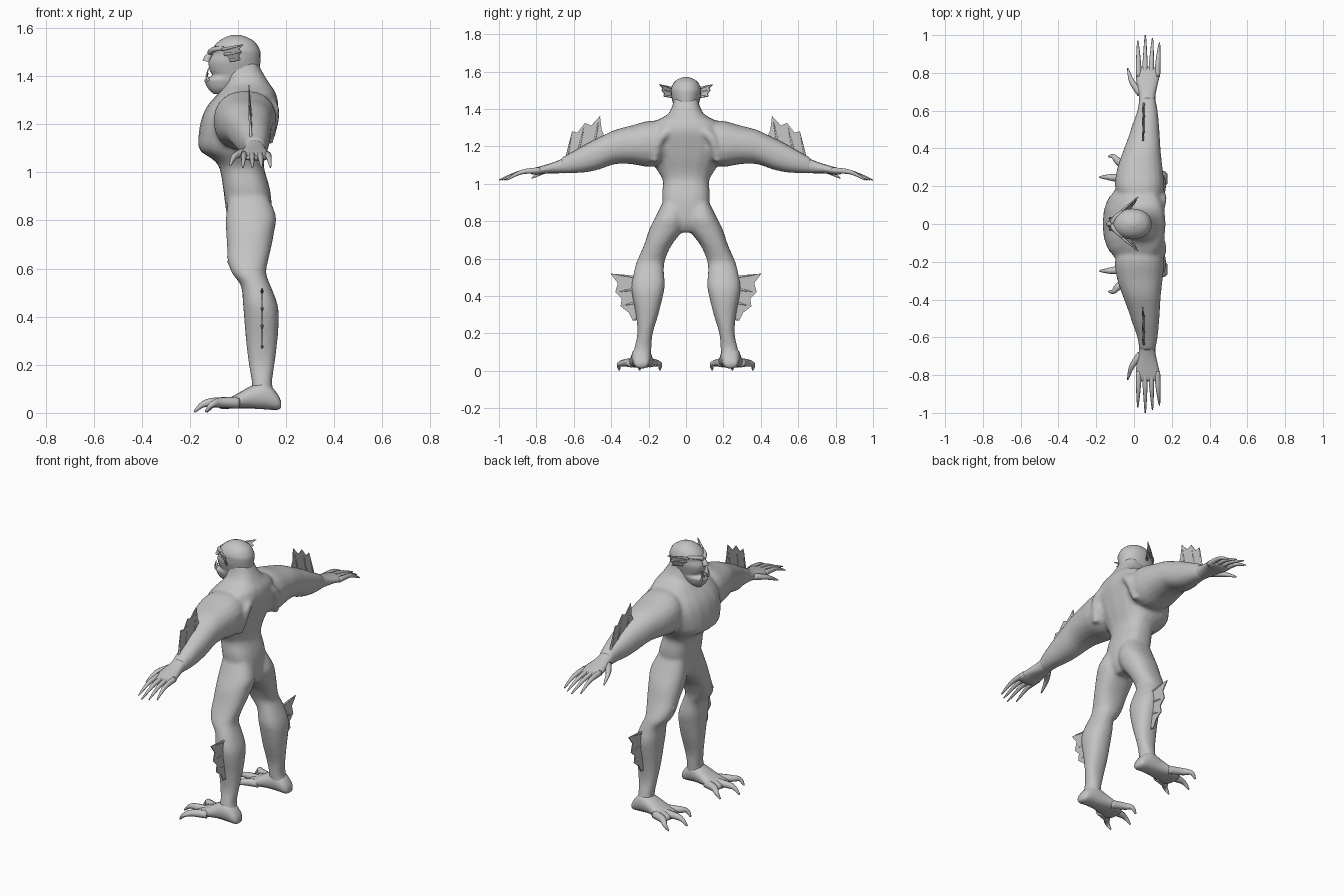
import bpy, bmesh, math
from mathutils import Vector

old = bpy.data.objects.get("Cube")
if old:
    bpy.data.objects.remove(old, do_unlink=True)

skin = bpy.data.materials.new("grey_skin")
skin.use_nodes = True
GREY = (0.55, 0.55, 0.55, 1)
skin.diffuse_color = GREY
skin.node_tree.nodes["Principled BSDF"].inputs["Base Color"].default_value = GREY


def finish(bm, name, smooth=True):
    """Turn a bmesh into a linked object with the skin material."""
    bmesh.ops.recalc_face_normals(bm, faces=bm.faces)
    for f in bm.faces:
        f.smooth = smooth
    mesh = bpy.data.meshes.new(name)
    bm.to_mesh(mesh)
    bm.free()
    mesh.materials.append(skin)
    ob = bpy.data.objects.new(name, mesh)
    bpy.context.collection.objects.link(ob)
    return ob


def spline(rows, steps):
    """Catmull-Rom interpolation through rows of numbers."""
    out = []
    for i in range(len(rows) - 1):
        a, b, c, d = (rows[max(0, min(len(rows) - 1, i + k))] for k in (-1, 0, 1, 2))
        for s in range(steps):
            t = s / steps
            out.append([q + t * (r - p) / 2 + t * t * (p - 2.5 * q + 2 * r - d_ / 2)
                        + t ** 3 * (1.5 * (q - r) + (d_ - p) / 2)
                        for p, q, r, d_ in zip(a, b, c, d)])
    return out + [list(rows[-1])]


def skin_rings(bm, rings):
    """Bridge rings of points and cap both ends."""
    vs = [[bm.verts.new(p) for p in ring] for ring in rings]
    n = len(vs[0])
    for a, b in zip(vs, vs[1:]):
        for i in range(n):
            bm.faces.new((a[i], a[(i + 1) % n], b[(i + 1) % n], b[i]))
    bm.faces.new(vs[0])
    bm.faces.new(vs[-1])


def loft(bm, axis, rows, side=1, sides=20, power=2.3, steps=3):
    """Rows: position on the axis, then low and high bounds on the other two."""
    rings = []
    for t, u0, u1, v0, v1 in spline(rows, steps):
        ring = []
        for k in range(sides):
            ang = math.tau * k / sides
            c, s = math.cos(ang), math.sin(ang)
            u = (u0 + u1) / 2 + (u1 - u0) / 2 * math.copysign(abs(c) ** (2 / power), c)
            v = (v0 + v1) / 2 + (v1 - v0) / 2 * math.copysign(abs(s) ** (2 / power), s)
            p = [u, v]
            p.insert(axis, t)
            p[1] *= side
            ring.append(p)
        rings.append(ring)
    skin_rings(bm, rings)


def tube(bm, points, r0, r1, side=1, sides=8):
    """Tapered round limb along a smooth path."""
    path = [Vector((p[0], p[1] * side, p[2])) for p in spline(points, 4)]
    rings = []
    for i, p in enumerate(path):
        way = path[min(i + 1, len(path) - 1)] - path[max(i - 1, 0)]
        q = way.to_track_quat('Z', 'Y')
        r = r0 + (r1 - r0) * (i / (len(path) - 1)) ** 1.5
        rings.append([p + q @ Vector((r * math.cos(math.tau * k / sides),
                                      r * math.sin(math.tau * k / sides), 0))
                      for k in range(sides)])
    skin_rings(bm, rings)


def symmetric(rows):
    return [(z, x0, x1, -h, h) for z, x0, x1, h in rows]


TORSO = symmetric([
    (.74, .02, .11, .04), (.80, -.04, .14, .10), (.92, -.06, .135, .128),
    (1.01, -.075, .11, .123), (1.05, -.10, .11, .14), (1.09, -.158, .12, .165),
    (1.14, -.165, .135, .19), (1.22, -.153, .155, .21), (1.28, -.125, .167, .20),
    (1.33, -.08, .157, .17), (1.37, -.05, .13, .10), (1.42, -.05, .10, .072),
    (1.46, -.04, .08, .065)])
LEG = [
    (.90, -.04, .125, .02, .125), (.82, -.05, .158, .006, .165),
    (.76, -.05, .152, .012, .195), (.68, -.045, .137, .072, .222),
    (.63, -.042, .125, .098, .243), (.58, -.025, .117, .115, .265),
    (.53, .012, .135, .118, .278), (.46, .02, .162, .113, .292),
    (.40, .025, .17, .123, .287), (.30, .033, .164, .148, .268),
    (.20, .045, .152, .178, .26), (.12, .058, .142, .185, .277),
    (.06, .05, .16, .19, .285)]
ARM = [
    (.10, -.06, .14, 1.12, 1.33), (.19, -.10, .16, 1.09, 1.338),
    (.29, -.09, .152, 1.105, 1.312), (.38, -.06, .142, 1.105, 1.288),
    (.46, -.03, .137, 1.078, 1.25), (.53, -.007, .132, 1.062, 1.215),
    (.60, .018, .125, 1.057, 1.175), (.67, .028, .112, 1.055, 1.137)]
HAND = [
    (.64, .028, .112, 1.058, 1.145), (.69, .024, .115, 1.056, 1.122),
    (.75, .013, .128, 1.055, 1.102), (.80, .01, .138, 1.048, 1.088),
    (.83, .02, .13, 1.052, 1.078)]
FOOT = [
    (.178, .215, .265, .02, .05), (.16, .197, .28, .012, .085),
    (.11, .187, .29, .015, .13), (.05, .18, .295, .018, .11),
    (-.02, .17, .31, .018, .07), (-.06, .175, .315, .016, .055),
    (-.08, .20, .29, .02, .045)]
HEAD = symmetric([
    (1.325, -.10, -.03, .02), (1.345, -.122, .02, .042), (1.375, -.138, .06, .055),
    (1.388, -.136, .075, .058), (1.402, -.108, .085, .062), (1.425, -.118, .09, .068),
    (1.46, -.122, .093, .077), (1.49, -.108, .094, .08), (1.51, -.108, .09, .08),
    (1.54, -.085, .072, .066), (1.56, -.055, .04, .042), (1.571, -.025, .01, .012)])

# Torso, arms and legs fused into one skin
bm = bmesh.new()
loft(bm, 2, TORSO, power=2.5)
for side in (1, -1):
    loft(bm, 1, ARM, side)
    loft(bm, 2, LEG, side)
    tube(bm, [(.12, .06, 1.3), (.145, .14, 1.24), (.125, .17, 1.12)], .035, .02, side)
body = finish(bm, "body")
fuse = body.modifiers.new("fuse", 'REMESH')
fuse.mode = 'VOXEL'
fuse.voxel_size = .011
fuse.use_smooth_shade = True
relax = body.modifiers.new("relax", 'SMOOTH')
relax.factor = .5
relax.iterations = 4

# Head with nose and brow
bm = bmesh.new()
loft(bm, 2, HEAD, sides=24, power=2.1)
tube(bm, [(-.09, 0, 1.505), (-.122, 0, 1.48), (-.13, 0, 1.46)], .012, .018)
for side in (1, -1):
    tube(bm, [(-.115, .005, 1.498), (-.10, .035, 1.51), (-.06, .068, 1.515)], .013, .008, side)
finish(bm, "head")

# Lower teeth
bm = bmesh.new()
for side in (1, -1):
    for y, top in ((.012, 1.412), (.03, 1.435)):
        tube(bm, [(-.122, y, 1.38), (-.13, y, 1.4), (-.122, y, top)], .007, .001, side, 6)
finish(bm, "teeth")


def fin(name, bases, tips, side):
    """Scalloped membrane with a rib along each spine."""
    flip = lambda p: Vector((p[0], p[1] * side, p[2]))
    b, t = [flip(p) for p in bases], [flip(p) for p in tips]
    bm = bmesh.new()
    for i in range(len(b) - 1):
        root = (b[i] + b[i + 1]) / 2
        scallop = ((t[i] + t[i + 1]) / 2).lerp(root, .18)
        bm.faces.new([bm.verts.new(p) for p in (b[i], t[i], scallop, t[i + 1], b[i + 1])])
    bmesh.ops.remove_doubles(bm, verts=bm.verts, dist=.0005)
    web = finish(bm, name + "_web", False)
    thick = web.modifiers.new("thickness", 'SOLIDIFY')
    thick.thickness = .005
    thick.offset = 0
    bm = bmesh.new()
    for p, q in zip(b, t):
        tube(bm, [p, p.lerp(q, .5), q], .007, .002, 1, 6)
    finish(bm, name + "_ribs")


def at_x(x, pairs):
    return [(x, y, z) for y, z in pairs]


FINS = {
    "arm_fin": (at_x(.055, [(.64, 1.13), (.58, 1.15), (.50, 1.18), (.43, 1.21)]),
                at_x(.045, [(.607, 1.28), (.54, 1.325), (.46, 1.362), (.435, 1.25)])),
    "calf_fin": (at_x(.10, [(.25, .50), (.25, .44), (.25, .37), (.25, .28)]),
                 at_x(.10, [(.402, .518), (.378, .42), (.35, .345), (.285, .27)])),
    "ear_fin": ([(-.065, .07, 1.51), (-.055, .072, 1.49), (-.03, .073, 1.465)],
                [(.022, .143, 1.53), (.015, .13, 1.50), (.01, .12, 1.468)]),
}
TIPS = [(.02, .97), (.06, 1.0), (.098, .985), (.135, .96)]
TOES = [(-.13, .14), (-.182, .248), (-.135, .357)]

for side, label in ((1, "left"), (-1, "right")):
    # Hand with webbed, clawed fingers
    bm = bmesh.new()
    loft(bm, 1, HAND, side, sides=16)
    for i, (x, y) in enumerate(TIPS):
        root = .026 + .032 * i
        tube(bm, [(root, .78, 1.072), ((root + x) / 2, .88, 1.062), (x, y, 1.02)],
             .0165, .003, side)
    tube(bm, [(.035, .69, 1.085), (-.012, .755, 1.068), (-.033, .825, 1.03)], .02, .003, side)
    finish(bm, label + "_hand")

    # Foot with three long clawed toes
    bm = bmesh.new()
    loft(bm, 0, FOOT, side, sides=16)
    for i, (x, y) in enumerate(TOES):
        root = .195 + .048 * i
        tube(bm, [(.0, root, .042), (x * .55, (root + y) / 2, .043),
                  (x * .8, y, .035), (x, y, .004)], .024, .004, side)
    finish(bm, label + "_foot")

    # Knee cap
    bm = bmesh.new()
    tube(bm, [(-.01, .165, .68), (-.022, .175, .63), (.005, .185, .57)], .028, .012, side)
    finish(bm, label + "_knee_cap")

    for name, (bases, tips) in FINS.items():
        fin(label + "_" + name, bases, tips, side)
